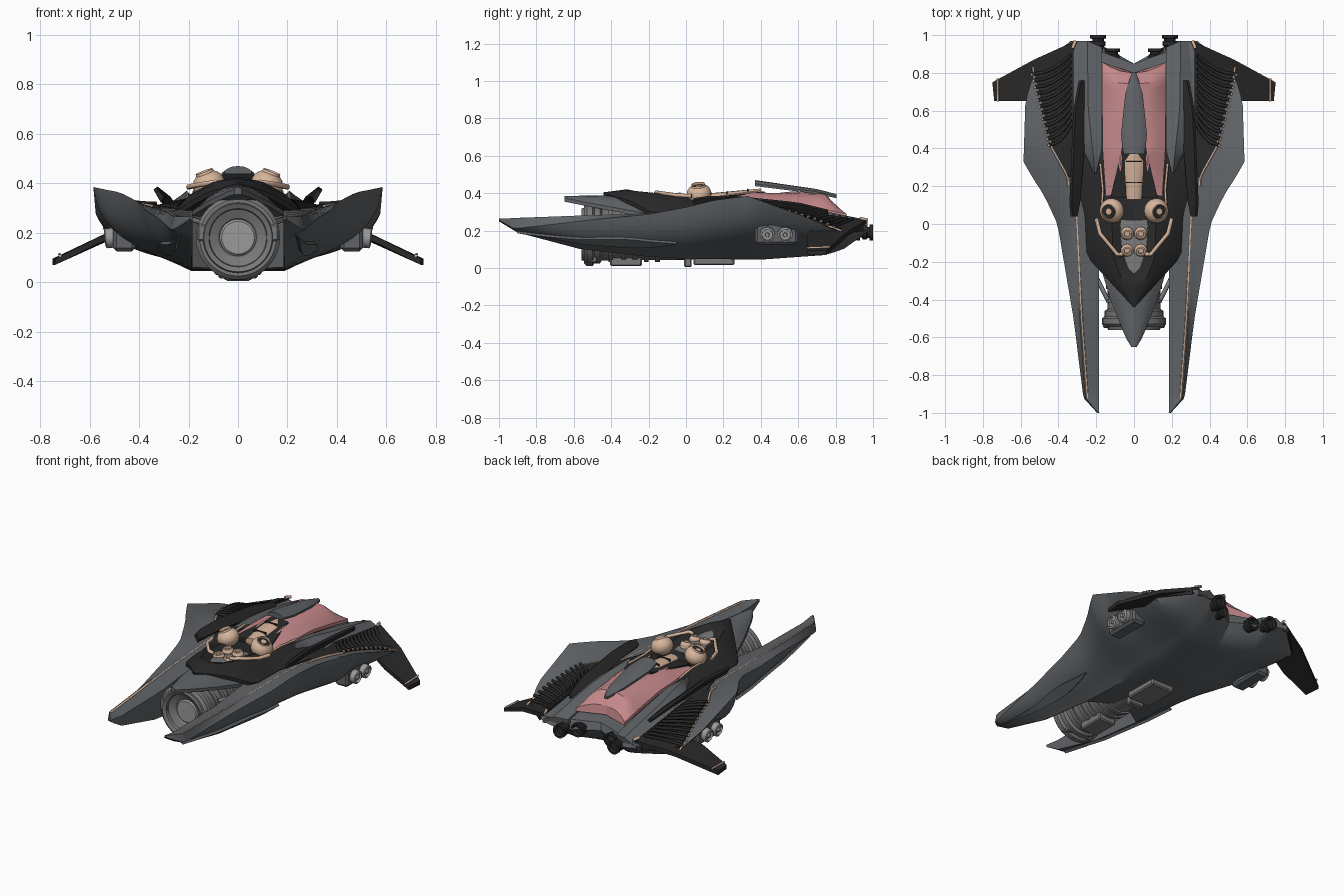
import bpy, bmesh, math
from mathutils import Vector

if "Cube" in bpy.data.objects:
    bpy.data.objects.remove(bpy.data.objects["Cube"])


def material(name, r, g, b):
    m = bpy.data.materials.new(name)
    m.use_nodes = True
    m.diffuse_color = (r, g, b, 1)
    m.node_tree.nodes["Principled BSDF"].inputs["Base Color"].default_value = (r, g, b, 1)
    return m


grey = material("hull grey", .115, .123, .132)
black = material("deck black", .022, .022, .023)
steel = material("engine grey", .19, .19, .19)
pale = material("core grey", .32, .32, .32)
tan = material("trim tan", .68, .46, .33)
pink = material("canopy pink", .56, .25, .26)


def curve(*pts):
    """Piecewise linear function of y."""
    def f(y):
        if y <= pts[0][0]:
            return pts[0][1]
        for (a, u), (b, v) in zip(pts, pts[1:]):
            if y <= b:
                return u + (v - u) * (y - a) / (b - a)
        return pts[-1][1]
    return f


def steps(a, b, n):
    return [a + (b - a) * i / n for i in range(n + 1)]


def finish(name, bm, mat, mirror=True, angle=32):
    bmesh.ops.recalc_face_normals(bm, faces=bm.faces)
    mesh = bpy.data.meshes.new(name)
    bm.to_mesh(mesh)
    bm.free()
    mesh.materials.append(mat)
    ob = bpy.data.objects.new(name, mesh)
    bpy.context.collection.objects.link(ob)
    bpy.ops.object.select_all(action="DESELECT")
    ob.select_set(True)
    bpy.context.view_layer.objects.active = ob
    bpy.ops.object.shade_smooth_by_angle(angle=math.radians(angle))
    if mirror:
        ob.modifiers.new("Mirror", "MIRROR")
    return ob


def notch(x, y):
    """Pull the tail forward in a round bay near the centre line."""
    return y - max(0, y - .7) * .45 * max(0, 1 - (x / .2) ** 2)


def loft(name, rows, mat):
    bm = bmesh.new()
    rings = [[bm.verts.new((x, notch(x, y), z)) for x, y, z in row] for row in rows]
    n = len(rings[0])
    for a, b in zip(rings, rings[1:]):
        for i in range(n):
            j = (i + 1) % n
            bm.faces.new((a[i], a[j], b[j], b[i]))
    bm.faces.new(rings[0])
    bm.faces.new(rings[-1])
    return finish(name, bm, mat)


def lathe(name, profile, mat, loc, axis, mirror=True, sides=28):
    """Spin (radius, height) pairs about an axis."""
    turn = Vector((0, 0, 1)).rotation_difference(Vector(axis))
    bm = bmesh.new()
    rings = []
    for r, h in profile:
        ring = []
        for i in range(sides):
            t = math.tau * i / sides
            p = turn @ Vector((r * math.cos(t), r * math.sin(t), h))
            ring.append(bm.verts.new(p + Vector(loc)))
        rings.append(ring)
    for a, b in zip(rings, rings[1:]):
        for i in range(sides):
            j = (i + 1) % sides
            bm.faces.new((a[i], a[j], b[j], b[i]))
    bmesh.ops.remove_doubles(bm, verts=bm.verts, dist=.0005)
    return finish(name, bm, mat, mirror)


def tube(name, pts, r, mat):
    data = bpy.data.curves.new(name, "CURVE")
    data.dimensions = "3D"
    data.bevel_depth = r
    data.bevel_resolution = 1
    data.use_fill_caps = True
    line = data.splines.new("POLY")
    line.points.add(len(pts) - 1)
    for p, q in zip(line.points, pts):
        p.co = (*q, 1)
    data.materials.append(mat)
    ob = bpy.data.objects.new(name, data)
    bpy.context.collection.objects.link(ob)
    ob.modifiers.new("Mirror", "MIRROR")


def box(name, loc, size, mat, mirror=True):
    bm = bmesh.new()
    bmesh.ops.create_cube(bm, size=1)
    for v in bm.verts:
        v.co = Vector(a * b for a, b in zip(v.co, size)) + Vector(loc)
    bmesh.ops.bevel(bm, geom=bm.edges[:], offset=min(size) * .15, segments=1, affect="EDGES")
    return finish(name, bm, mat, mirror)


def plate(name, pts, thick, mat):
    bm = bmesh.new()
    face = bm.faces.new([bm.verts.new(p) for p in pts])
    low = bmesh.ops.extrude_face_region(bm, geom=[face])
    for v in low["geom"]:
        if isinstance(v, bmesh.types.BMVert):
            v.co.z -= thick
    return finish(name, bm, mat)


# Guide curves of the lower hull, with its forward prongs
edge_x = curve((-1, .195), (-.92, .268), (-.5, .32), (0, .405), (.15, .475), (.25, .54), (.33, .585),
               (.65, .575), (.8, .53), (.97, .335))
edge_z = curve((-1, .255), (-.92, .21), (-.5, .258), (-.2, .288), (0, .325), (.15, .363), (.33, .385), (.65, .27),
               (.8, .2), (.97, .22))
ridge_x = curve((-1, .19), (-.92, .258), (-.5, .288), (0, .312), (.3, .33))
ridge_z = curve((-1, .265), (-.9, .267), (-.5, .282), (0, .298), (.5, .305), (.97, .24))
inner_x = curve((-.2, .185), (-.08, 0))
inner_dip = curve((-1, 0), (-.9, .015), (-.5, .025), (-.2, 0))
keel_z = curve((-1, .25), (-.9, .19), (-.56, .1), (-.2, .06), (0, .05), (.4, .045), (.75, .07), (.85, .1), (.97, .19))
tuck = curve((.33, .025), (.45, .11), (.8, .08), (.97, .02))


def top_z(x, y):
    span = max(.01, edge_x(y) - ridge_x(y))
    t = (x - ridge_x(y)) / span
    return ridge_z(y) + (edge_z(y) - ridge_z(y)) * t - .25 * span * max(0, t * (1 - t))


def side_point(y, t):
    """Point on the hollow flank, from wing edge to keel."""
    ex, ez, kz = edge_x(y), edge_z(y), keel_z(y)
    kx = max(inner_x(y), .188)
    ctrl = ((ex, ez), (ex - tuck(y), kz + .3 * (ez - kz)), (kx + .36 * (ex - kx), kz + .24 * (ez - kz)), (kx, kz))
    u = 1 - t
    weights = (u ** 3, 3 * u * u * t, 3 * u * t * t, t ** 3)
    return (sum(w * c[0] for w, c in zip(weights, ctrl)), y, sum(w * c[1] for w, c in zip(weights, ctrl)))


def hull_row(y):
    ix, rx, ex = inner_x(y), ridge_x(y), edge_x(y)
    row = [(ix, y, ridge_z(y) - inner_dip(y))]
    row += [(rx + (ex - rx) * t, y, top_z(rx + (ex - rx) * t, y)) for t in steps(0, 1, 4)]
    return row + [side_point(y, t) for t in steps(.04, 1, 10)] + [(ix, y, keel_z(y))]


stations = steps(-1, -.9, 4) + steps(-.85, -.2, 7) + steps(-.14, .33, 9) + steps(.4, .97, 10)
loft("wing_hull", [hull_row(y) for y in stations], grey)

# Long raised lens on each prong flank
swell = curve((-.9, .01), (-.5, .12), (-.3, .14), (-.05, .01))
rows = []
for y in steps(-.9, -.05, 12):
    (ax, _, az), (bx, _, bz) = side_point(y, .5 - swell(y)), side_point(y, .5 + swell(y))
    out = .012
    rows.append([(ax, y, az), (ax + out, y, az - out), (bx + out, y, bz - out), (bx, y, bz)])
loft("prong_fin", rows, grey)


# Roofed parts share a half arch section
def roof(name, ys, width, crown, rim, mat, shoulder=None, drop=.02):
    rows = []
    for y in ys:
        w, c, e = width(y), crown(y), rim(y)
        s = shoulder(y) if shoulder else c - (c - e) * .15
        rows.append([(0, y, c), (w * .45, y, s), (w * .75, y, s + (e - s) * .4), (w, y, e),
                     (w, y, e - drop), (0, y, min(c, e) - drop)])
    return loft(name, rows, mat)


roof("upper_deck", steps(-.44, .8, 30),
     curve((-.44, .005), (-.2, .225), (-.16, .25), (.05, .26), (.3, .34), (.8, .33)),
     curve((-.44, .405), (-.3, .423), (-.24, .38), (-.1, .345), (.2, .34), (.5, .33), (.8, .26)),
     curve((-.44, .4), (-.3, .36), (-.18, .295), (.3, .31), (.8, .26)), black,
     curve((-.44, .403), (-.3, .415), (0, .385), (.14, .357), (.3, .345), (.6, .31), (.8, .26)))
roof("nose_hood", steps(-.65, -.15, 12),
     curve((-.65, .015), (-.6, .045), (-.5, .085), (-.4, .125), (-.15, .2)),
     curve((-.65, .385), (-.4, .39), (-.3, .385), (-.15, .34)),
     curve((-.65, .375), (-.5, .345), (-.15, .28)), grey)
roof("canopy", steps(.15, .88, 14), curve((.15, .15), (.4, .167), (.88, .17)),
     curve((.15, .36), (.4, .385), (.55, .41), (.78, .4), (.88, .33)),
     curve((.15, .36), (.5, .355), (.88, .29)), pink,
     curve((.15, .372), (.35, .405), (.78, .392), (.88, .323)))
roof("conduit_bed", steps(.14, .42, 6), curve((.14, .125), (.42, .06)),
     curve((.14, .38), (.42, .41)), curve((.14, .375), (.42, .408)), black)
roof("canopy_spine", steps(.37, .89, 10), curve((.37, .055), (.46, .07), (.7, .045), (.89, .01)),
     curve((.37, .47), (.89, .395)), curve((.37, .45), (.89, .385)), grey, drop=.012)

# Grey flanks beside the canopy
inside = curve((.27, .2), (.4, .168), (.97, .17))
high = curve((.27, .36), (.45, .342), (.76, .288), (.97, .245))
outside = curve((.27, .215), (.4, .27), (.6, .315), (.97, .325))
loft("flank_panel", [[(inside(y), y, high(y)), ((inside(y) + outside(y)) / 2, y, high(y) + .012),
                      (outside(y), y, high(y) - .025), (outside(y), y, .2), (inside(y), y, .2)]
                     for y in steps(.27, .97, 12)], grey)

# Slanted black blades, sinking toward the tail
blade_x = curve((.04, .312), (.76, .268))
blade_z = curve((.04, .352), (.25, .352), (.76, .29))
fat = curve((.04, .012), (.1, .022), (.6, .032), (.76, .012))
loft("side_blade", [[(blade_x(y) - fat(y), y, blade_z(y) - .005), (blade_x(y) + fat(y), y, blade_z(y) + fat(y) + .01),
                     (blade_x(y) + fat(y) + .012, y, blade_z(y) + fat(y)), (blade_x(y), y, blade_z(y) - .03)]
                    for y in steps(.04, .76, 10)], black)

# Black rear wing with ribs
rear_x = curve((.25, .345), (.4, .43), (.8, .525), (.95, .36))
rows = []
for y in steps(.25, .95, 14):
    across = [.32 + (rear_x(y) - .32) * t for t in steps(0, 1, 3)]
    rows.append([(x, y, top_z(x, y) + .01) for x in across] + [(x, y, top_z(x, y) - .02) for x in across[::-1]])
loft("rib_bed", rows, black)
plate("tail_wing", [(.32, .965, .255), (.53, .87, .2), (.75, .75, .095), (.74, .65, .095),
                    (.57, .65, .18), (.42, .7, .24)], .025, black)
for i in range(12):
    y = .42 + i * .034
    out = rear_x(y) + .012
    path = []
    for t in steps(0, 1, 4):
        x, yy = .335 + (out - .335) * t, y + .1 * (1 - t) ** 2
        path.append((x, yy, top_z(x, yy) + .018))
    tube("wing_rib", path, .009, black)
    tube("rib_tip", [path[-1], (out + .007, y - .007, path[-1][2] - .002)], .007, tan)
tube("tail_band", [(.722, .77, .113), (.72, .648, .108)], .006, tan)
tube("tail_trim", [(.31, .97, .258), (.325, .93, .265)], .009, tan)
tube("rear_trim", [(.535, .83, .2), (.527, .76, .225)], .006, tan)
tube("ridge_trim", [(ridge_x(y) - .011, y, ridge_z(y) - .004) for y in steps(-.92, .2, 14)], .006, tan)
tube("wing_trim", [(rear_x(y) + .004, y, top_z(rear_x(y), y) + .006) for y in steps(.2, .44, 6)], .006, tan)

# Front engine
hub = (0, 0, .18)
front = (0, -1, 0)
lathe("engine_bell", [(.07, .5), (.08, .515), (.115, .53), (.118, .55), (.138, .56), (.142, .545), (.155, .545),
                      (.17, .53), (.17, .5), (.155, .49), (.155, .46), (.14, .45), (.135, -.1), (0, -.1)],
      steel, hub, front, False, 40)
lathe("engine_core", [(0, .515), (.066, .515), (.08, .5), (0, .5)], pale, hub, front, False, 40)
for y in (.14, .2, .26, .32, .39):
    lathe("engine_ring", [(.13, y), (.148, y), (.148, y + .025), (.13, y + .025)], steel, hub, front, False, 40)
tube("engine_strut", [(.14, -.4, .24), (.2, -.28, .26), (.27, -.25, .2)], .012, steel)
box("engine_lug", (.14, -.52, .2), (.05, .06, .07), steel)
box("engine_foot", (0, -.32, .035), (.12, .17, .05), steel, False)
box("engine_clamp", (.07, -.5, .05), (.05, .05, .04), steel)
box("belly_pod", (0, .15, .04), (.16, .22, .05), steel, False)
box("belly_block", (0, .01, .03), (.1, .04, .05), steel, False)

# Side pods, tail nozzles
box("pod_housing", (.46, .485, .185), (.09, .23, .12), grey)
for y in (.435, .53):
    lathe("side_pod", [(0, 0), (.04, 0), (.04, .1), (.03, .105), (.028, .09), (.012, .09), (.01, .105), (0, .105)],
          pale, (.435, y, .187), (1, 0, -.1))
for x, y in ((.19, 1), (.115, .93)):
    lathe("tail_nozzle", [(0, -.14), (.028, -.14), (.028, -.06), (.038, -.055), (.038, -.035), (.03, -.03),
                          (.03, -.02), (.042, -.018), (.042, 0), (.03, 0), (.026, -.02), (0, -.02)], black, (x, y, .19), (0, 1, 0))

# Tan machinery in the deck recess
ball = [(.066 * math.cos(a), .055 * math.sin(a)) for a in steps(-1.4, .95, 8)]
seat, lean = (.118, .07, .397), (.38, -.1, 1)
lathe("turret_ball", ball + [(.036, .055), (.034, .035), (.018, .03), (.016, .045), (0, .045)], tan, seat, lean)
lathe("turret_socket", [(.016, .04), (.034, .04), (.034, .034), (.016, .034)], black, seat, lean)
for y in (-.05, -.14):
    lathe("small_valve", [(.034, -.04), (.034, .01), (.024, .025), (.016, .025), (.014, .01), (0, .01)],
          tan, (.036, y, .375), (0, -.2, 1), sides=16)
roof("spine_conduit", steps(.13, .4, 8), curve((.13, .04), (.33, .05), (.4, .005)),
     curve((.13, .4), (.4, .425)), curve((.13, .38), (.4, .415)), tan)
for y in (.22, .33):
    box("conduit_band", (0, y, .394 + (y - .13) * .1), (.085, .006, .02), black, False)
tube("deck_strut", [(.2, .03, .385), (.18, -.05, .39), (.09, -.16, .405), (.06, -.16, .4)], .011, tan)
tube("canopy_strut", [(.17, .1, .375), (.165, .18, .372), (.178, .32, .365)], .007, tan)
plate("recess_floor", [(0, -.28, .398), (.075, -.16, .375), (.085, .02, .365), (0, .02, .365)], .008, steel)
